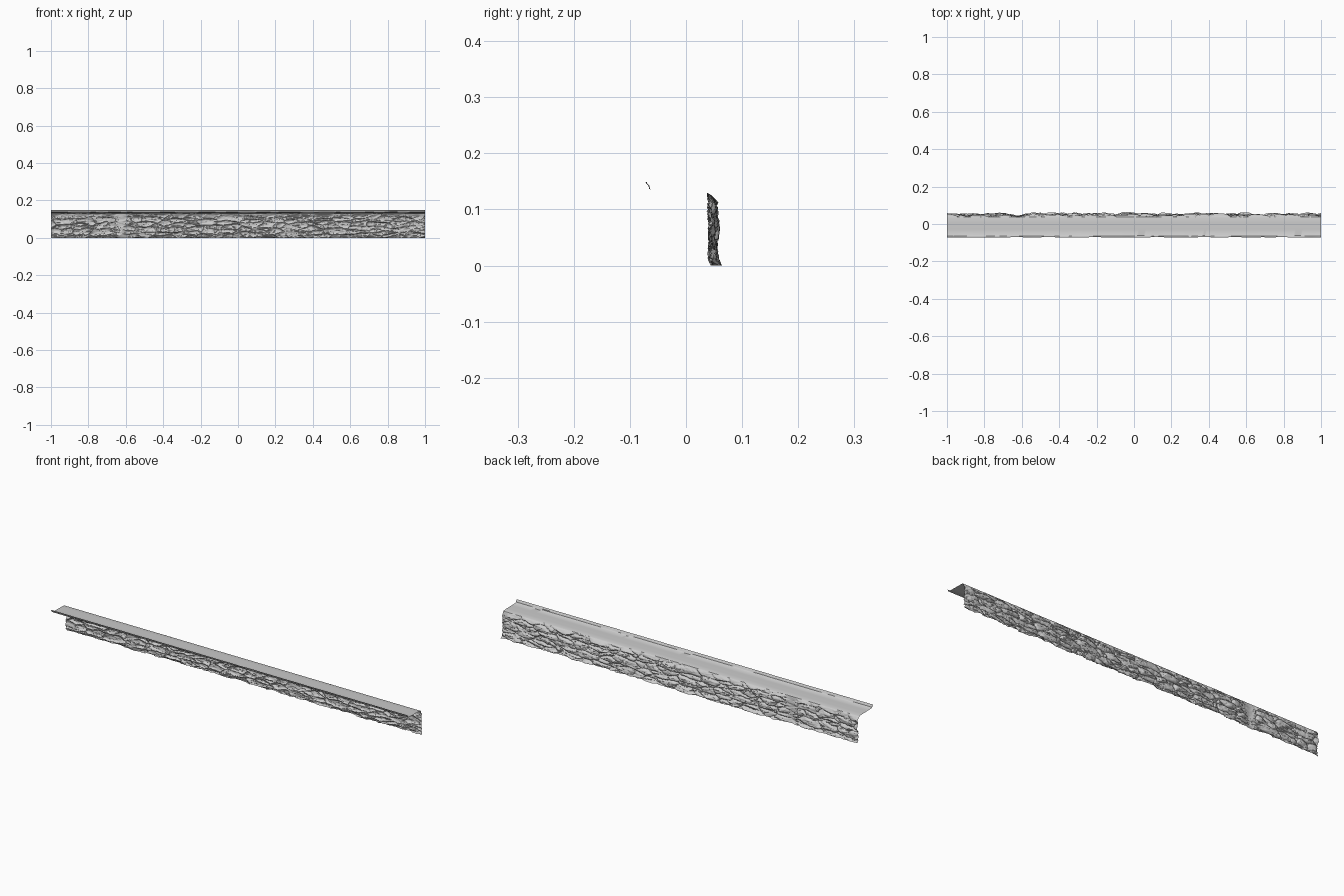
import bpy, bmesh, math
from mathutils import Vector, noise

if "Cube" in bpy.data.objects:
    bpy.data.objects.remove(bpy.data.objects["Cube"])


def strip_mesh(name, columns, rows, point):
    """Open sheet: columns along x, rows down a profile, point(x, row) -> xyz."""
    bm = bmesh.new()
    grid = [[bm.verts.new(point(-1 + 2 * i / columns, j)) for j in range(rows)]
            for i in range(columns + 1)]
    for i in range(columns):
        for j in range(rows - 1):
            bm.faces.new((grid[i][j], grid[i + 1][j], grid[i + 1][j + 1], grid[i][j + 1]))
    bmesh.ops.recalc_face_normals(bm, faces=bm.faces)
    # face upward / toward the back
    if sum(f.normal.z + f.normal.y for f in bm.faces) < 0:
        bmesh.ops.reverse_faces(bm, faces=bm.faces)
    mesh = bpy.data.meshes.new(name)
    bm.to_mesh(mesh)
    bm.free()
    ob = bpy.data.objects.new(name, mesh)
    bpy.context.collection.objects.link(ob)
    bpy.ops.object.select_all(action='DESELECT')
    ob.select_set(True)
    bpy.context.view_layer.objects.active = ob
    bpy.ops.object.shade_smooth_by_angle(angle=math.radians(40))
    return ob


def stones(x, z, sx, sz, seed):
    """Rounded stones stretched along x: 0 in the cracks, about 1 on the faces."""
    warp = 0.35 * noise.noise(Vector((x * 14, z * 30, seed)))
    dist, pts = noise.voronoi(Vector((x / sx + warp, z / sz + warp, seed)))
    crack = min(1, (dist[1] - dist[0]) * 2.5)
    size = 0.5 + 0.5 * noise.cell(pts[0] * 37.3)
    return math.sqrt(crack) * (0.45 + 0.55 * size)


# Ledge: raised front lip, flat top, soft back shoulder
LEDGE = [(-0.071, 0.149), (-0.070, 0.146), (-0.066, 0.142), (-0.065, 0.137),
         (-0.061, 0.134), (-0.03, 0.1335), (0.01, 0.133), (0.030, 0.132), (0.037, 0.130)]


def ledge_point(x, j):
    y, z = LEDGE[j]
    if j < 4:
        y += 0.0015 * noise.noise(Vector((x * 12, j * 0.3, 4)))
    return x, y, z


strip_mesh("ledge_top", 160, len(LEDGE), ledge_point)

# Rocky back wall: layered stones pushed out from a thin sheet
ROWS = 54


def wall_point(x, j):
    t = j / (ROWS - 1)
    z = 0.130 * (1 - t)
    big = stones(x, z, 0.085, 0.026, 1.3)
    small = stones(x, z, 0.035, 0.012, 7.7)
    swell = noise.noise(Vector((x * 6, z * 9, 2.5)))
    out = 0.001 + 0.016 * big + 0.005 * small + 0.006 * swell
    # recess in the left part of the wall
    out *= 1 - 0.7 * math.exp(-((x + 0.62) / 0.03) ** 2)
    fade = min(1, t / 0.14) ** 0.7
    foot = 0.006 * max(0, (t - 0.9) / 0.1)
    y = 0.037 + fade * (max(-0.003, out) + foot)
    # stones sag a little so their undersides overhang
    sag = 0.004 * (noise.noise(Vector((x * 25, z * 60, 9))) - big * 0.4)
    z += sag * math.sin(math.pi * t)
    return x, min(y, 0.070), max(0, z)


strip_mesh("rock_wall", 640, ROWS, wall_point)
